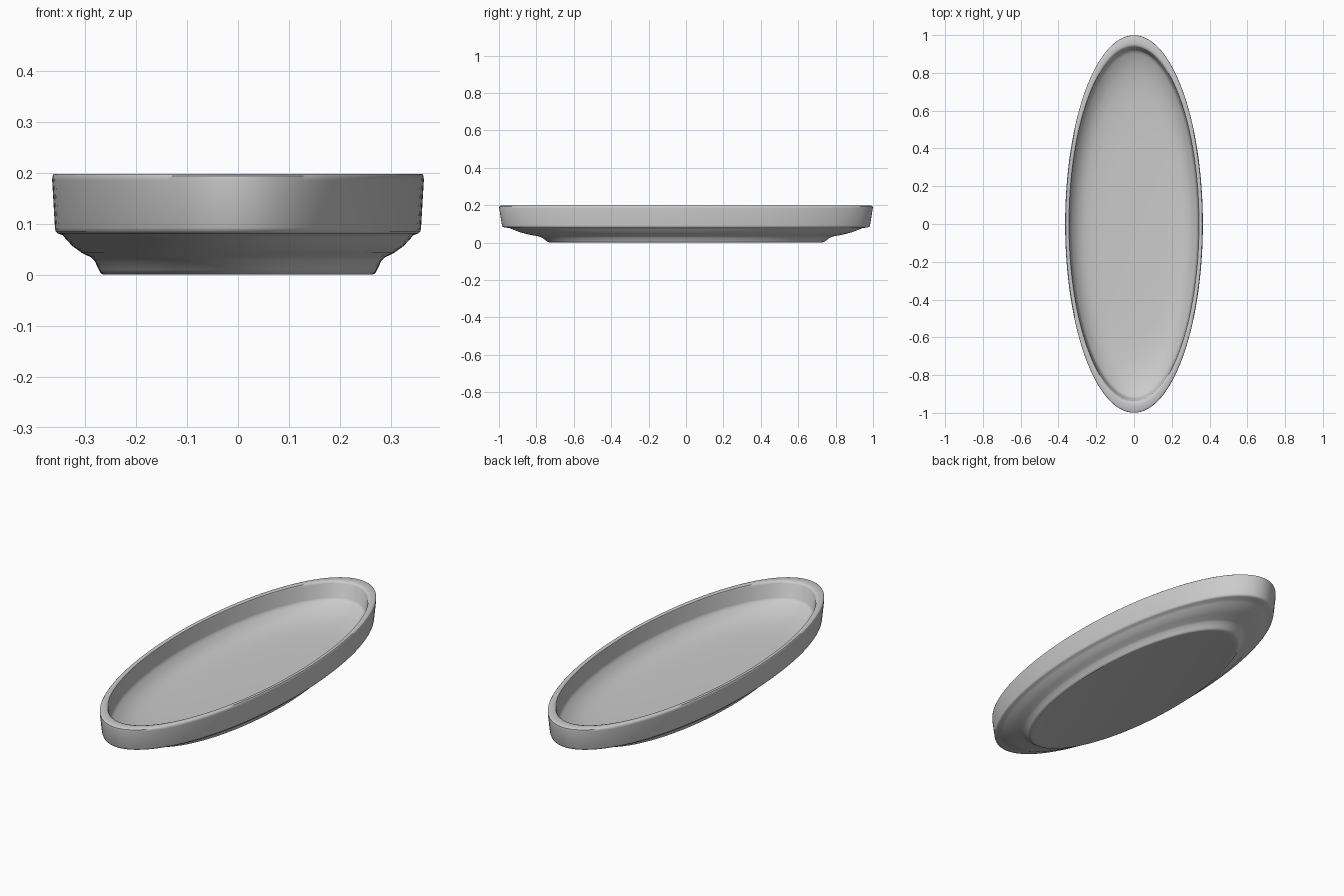
import bpy, bmesh, math
from mathutils import Matrix, Vector

cube = bpy.data.objects.get("Cube")
if cube:
    bpy.data.objects.remove(cube, do_unlink=True)

WIDTH_RATIO = 0.365   # half width of the oval for a half length of 1
SEGMENTS = 128

# Plain grey glaze
glaze = bpy.data.materials.new("grey_glaze")
glaze.use_nodes = True
grey = (0.6, 0.6, 0.6, 1)
glaze.diffuse_color = grey
glaze.node_tree.nodes["Principled BSDF"].inputs["Base Color"].default_value = grey

# Cross-section from underside centre, round the rim, to the inner floor centre
underside = [(0, 0.003), (0.70, 0.003), (0.725, 0), (0.738, 0.003), (0.748, 0.01),
             (0.772, 0.028), (0.79, 0.034), (0.84, 0.043), (0.89, 0.056), (0.925, 0.07), (0.945, 0.078)]
outer_wall = [(0.97, 0.081), (0.981, 0.085), (0.984, 0.092), (0.999, 0.185),
              (0.998, 0.194), (0.99, 0.198)]
inner_wall = [(0.955, 0.198), (0.943, 0.196), (0.937, 0.188), (0.922, 0.12), (0.916, 0.112)]
bowl = [(0.90, 0.104), (0.86, 0.087), (0.80, 0.07), (0.72, 0.058), (0.6, 0.051),
        (0.4, 0.048), (0, 0.047)]
profile = underside + outer_wall + inner_wall + bowl

# Turn the cross-section, then squeeze it into an oval
bm = bmesh.new()
verts = [bm.verts.new((0, r, z)) for r, z in profile]
edges = [bm.edges.new(pair) for pair in zip(verts, verts[1:])]
bmesh.ops.spin(bm, geom=verts + edges, cent=(0, 0, 0), axis=(0, 0, 1),
               angle=math.tau, steps=SEGMENTS, use_duplicate=False)
bmesh.ops.remove_doubles(bm, verts=bm.verts, dist=0.0001)
bmesh.ops.transform(bm, matrix=Matrix.Diagonal(Vector((WIDTH_RATIO, 1, 1, 1))), verts=bm.verts)
bmesh.ops.recalc_face_normals(bm, faces=bm.faces)

mesh = bpy.data.meshes.new("oval_dish")
bm.to_mesh(mesh)
bm.free()
mesh.materials.append(glaze)
dish = bpy.data.objects.new("oval_dish", mesh)
bpy.context.collection.objects.link(dish)

bpy.ops.object.select_all(action="DESELECT")
dish.select_set(True)
bpy.context.view_layer.objects.active = dish
bpy.ops.object.shade_smooth_by_angle(angle=math.radians(50))
